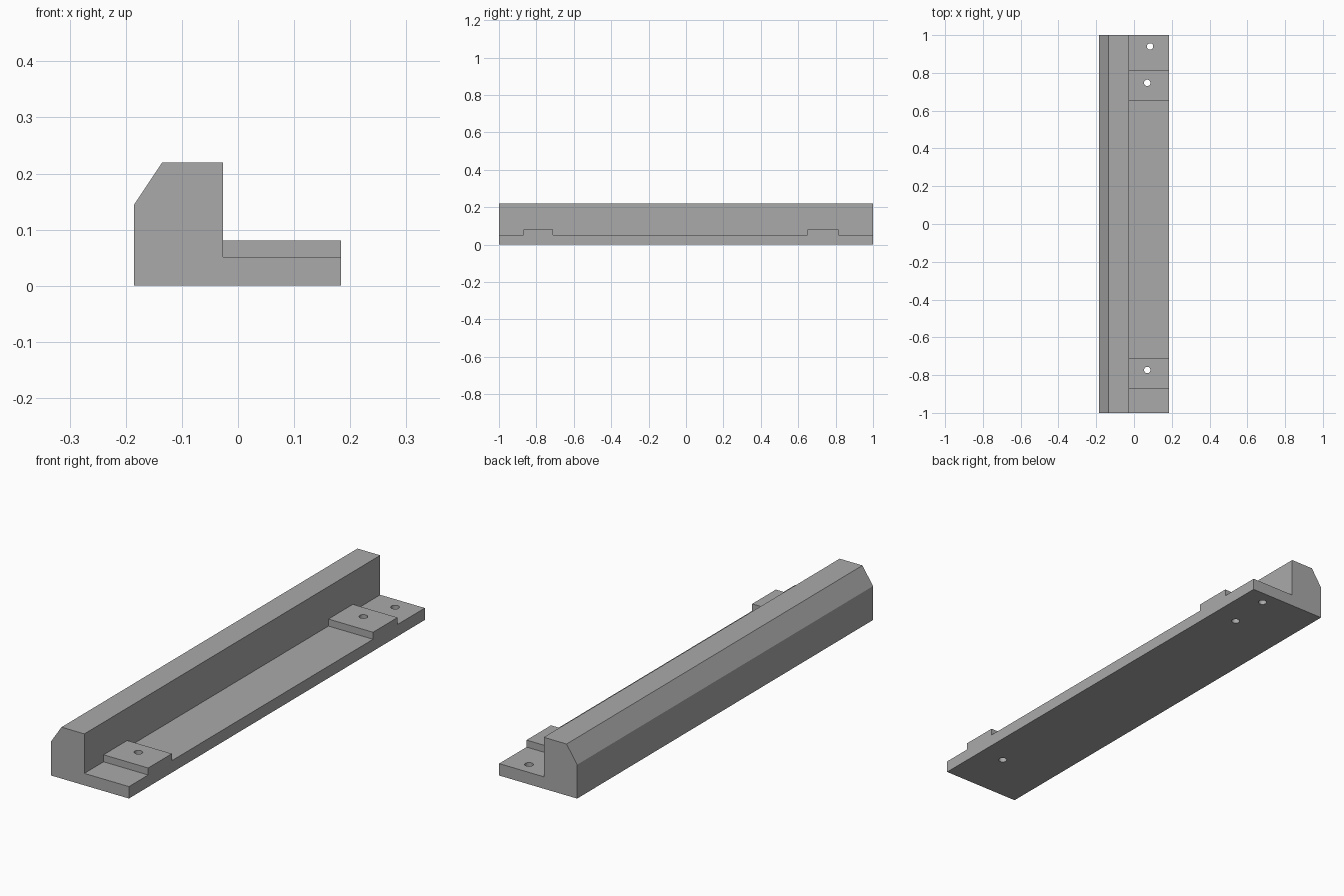
import bpy
import bmesh
from mathutils import Matrix, Vector

cube = bpy.data.objects.get("Cube")
if cube:
    bpy.data.objects.remove(cube, do_unlink=True)

LEFT, STEP, RIGHT = -0.185, -0.027, 0.184
LEDGE, PAD, TOP = 0.051, 0.081, 0.22

grey = bpy.data.materials.new("plain grey")
grey.use_nodes = True
colour = (0.4, 0.4, 0.4, 1)
grey.diffuse_color = colour
grey.node_tree.nodes["Principled BSDF"].inputs["Base Color"].default_value = colour


def add_object(name, bm):
    bmesh.ops.recalc_face_normals(bm, faces=bm.faces)
    mesh = bpy.data.meshes.new(name)
    bm.to_mesh(mesh)
    bm.free()
    mesh.materials.append(grey)
    obj = bpy.data.objects.new(name, mesh)
    bpy.context.collection.objects.link(obj)
    return obj


def extrude(name, points, depth):
    """Closed outline pushed along a depth vector."""
    bm = bmesh.new()
    face = bm.faces.new([bm.verts.new(p) for p in points])
    new = bmesh.ops.extrude_face_region(bm, geom=[face])["geom"]
    verts = [v for v in new if isinstance(v, bmesh.types.BMVert)]
    bmesh.ops.translate(bm, verts=verts, vec=Vector(depth))
    return add_object(name, bm)


def combine(target, helper, operation):
    mod = target.modifiers.new(helper.name, "BOOLEAN")
    mod.operation = operation
    mod.solver = "EXACT"
    mod.object = helper
    helper.hide_render = True
    helper.hide_set(True)


# Bevelled wall, full length
wall = [(LEFT, 0), (STEP, 0), (STEP, TOP), (-0.135, TOP), (LEFT, 0.145)]
rail = extrude("rail_body", [(x, -1, z) for x, z in wall], (0, 2, 0))

# Ledge with two raised pads, seen from the side
side = [(-1, 0), (1, 0), (1, LEDGE)]
for start, end in ((0.815, 0.65), (-0.71, -0.87)):
    side += [(start, LEDGE), (start, PAD), (end, PAD), (end, LEDGE)]
side.append((-1, LEDGE))
ledge = extrude("ledge", [(STEP, y, z) for y, z in side], (RIGHT - STEP, 0, 0))
combine(rail, ledge, "UNION")

# Screw holes right through the ledge
bm = bmesh.new()
for x, y in ((0.085, 0.94), (0.07, 0.747), (0.07, -0.773)):
    bmesh.ops.create_cone(bm, cap_ends=True, segments=32, radius1=0.017,
                          radius2=0.017, depth=0.4,
                          matrix=Matrix.Translation((x, y, 0)))
combine(rail, add_object("hole_cutters", bm), "DIFFERENCE")

# Bake the joins and drop the helpers
bpy.context.view_layer.update()
graph = bpy.context.evaluated_depsgraph_get()
rail.data = bpy.data.meshes.new_from_object(rail.evaluated_get(graph))
rail.modifiers.clear()
for name in ("ledge", "hole_cutters"):
    bpy.data.objects.remove(bpy.data.objects[name], do_unlink=True)

# Merge flat faces, smooth the hole walls
bm = bmesh.new()
bm.from_mesh(rail.data)
bmesh.ops.remove_doubles(bm, verts=bm.verts, dist=0.0001)
bmesh.ops.dissolve_limit(bm, angle_limit=0.01, verts=bm.verts, edges=bm.edges)
bm.to_mesh(rail.data)
bm.free()
bpy.context.view_layer.objects.active = rail
rail.select_set(True)
bpy.ops.object.shade_smooth_by_angle()
